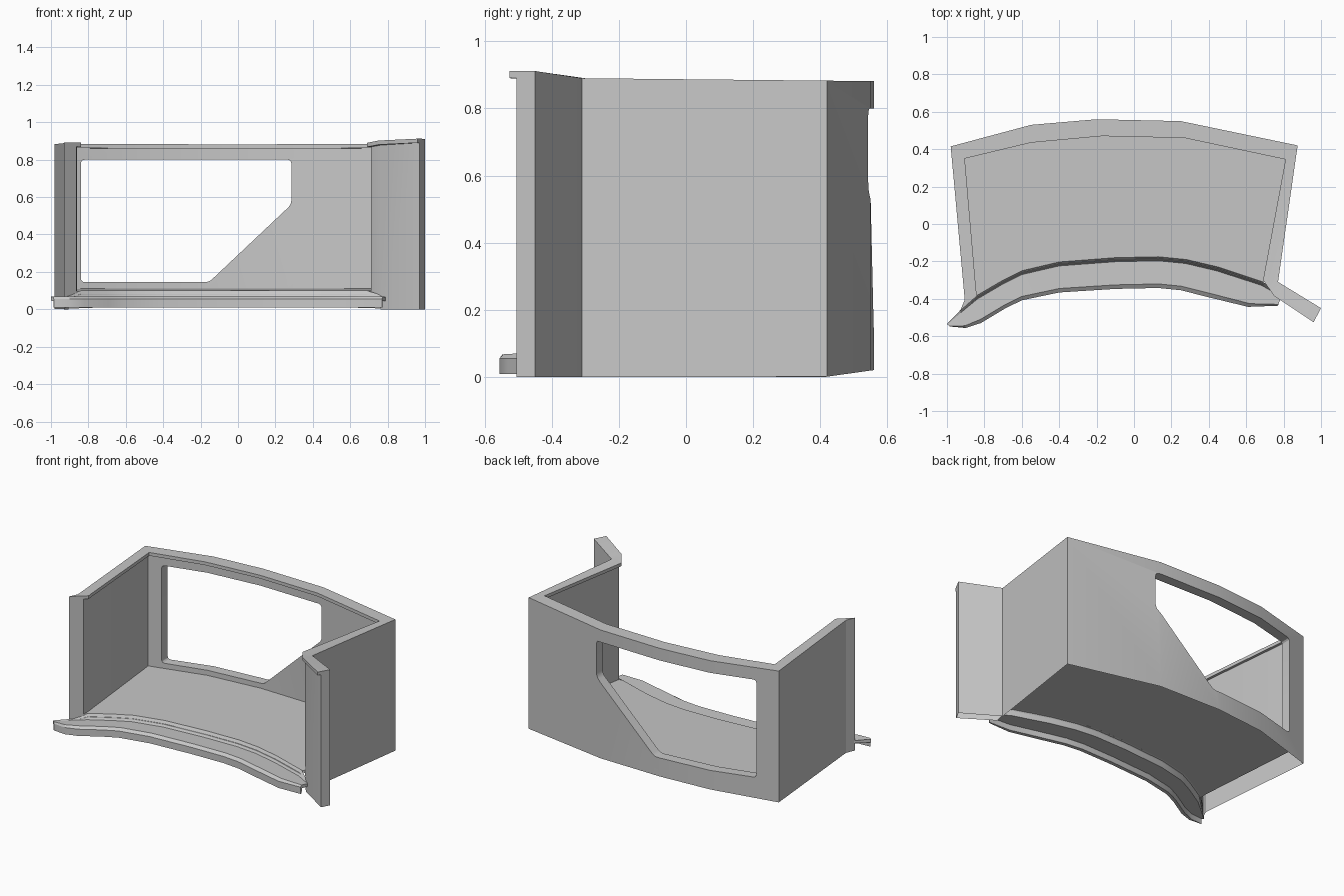
import bpy, bmesh, math
from mathutils import Vector

cube = bpy.data.objects.get("Cube")
if cube:
    bpy.data.objects.remove(cube, do_unlink=True)

grey = bpy.data.materials.new("plain grey")
grey.use_nodes = True
grey.diffuse_color = (0.57, 0.57, 0.57, 1)
grey.node_tree.nodes["Principled BSDF"].inputs["Base Color"].default_value = (0.57, 0.57, 0.57, 1)


def add_object(name, bm):
    bmesh.ops.recalc_face_normals(bm, faces=bm.faces)
    mesh = bpy.data.meshes.new(name)
    bm.to_mesh(mesh)
    bm.free()
    mesh.materials.append(grey)
    obj = bpy.data.objects.new(name, mesh)
    bpy.context.collection.objects.link(obj)
    return obj


def smooth(obj):
    bpy.ops.object.select_all(action='DESELECT')
    obj.select_set(True)
    bpy.context.view_layer.objects.active = obj
    bpy.ops.object.shade_smooth_by_angle(angle=math.radians(25))


def sweep(name, rings):
    """Closed solid through a row of matching sections."""
    bm = bmesh.new()
    rings = [[bm.verts.new(p) for p in ring] for ring in rings]
    n = len(rings[0])
    for r, s in zip(rings, rings[1:]):
        for i in range(n):
            j = (i + 1) % n
            bm.faces.new((r[i], r[j], s[j], s[i]))
    bm.faces.new(rings[0])
    bm.faces.new(rings[-1])
    return add_object(name, bm)


def band(name, path_a, path_b, low, high):
    """Upright wall between two matching plan paths."""
    return sweep(name, [[(*a, low(*a)), (*b, low(*b)), (*b, high(*b)), (*a, high(*a))]
                        for a, b in zip(path_a, path_b)])


def wall_bottom(x, y):
    return max(0, (y - 0.41) * 0.14)


def wall_top(x, y):
    rise = min(.02, max(0, -0.31 - y) * 0.15) if x > 0 else 0
    return 0.887 - 0.01 * y + rise


def lip_bottom(x, y):
    return wall_top(x, y) - .022


def floor_bottom(x, y):
    return .087 + .01 * y


def floor_top(x, y):
    return .104 + .015 * y


# Plan paths of the wall, from the left front end round to the tip of the wing
outer = [(-.93, -.465), (-.905, -.405), (-.98, .415), (-.55, .53), (-.2, .56), (.25, .55),
         (.875, .42), (.77, -.31), (.8, -.328), (1.0, -.45)]
rim = [(-.84, -.385), (-.845, -.345), (-.905, .35), (-.55, .435), (-.17, .47), (.27, .46),
       (.81, .345), (.69, -.3), (.75, -.385), (.96, -.525)]
inner = [tuple(Vector(a).lerp(Vector(b), 0.26)) for a, b in zip(rim, outer)]
room = inner[:8]

# Wall with the side wing
walls = band("walls", outer, inner, wall_bottom, wall_top)

# Window cutter with rounded corners
bm = bmesh.new()
corners = [(-.84, .8), (.285, .8), (.285, .56), (-.155, .145), (-.84, .145)]
face = bm.faces.new([bm.verts.new((x, .2, z)) for x, z in corners])
ext = bmesh.ops.extrude_face_region(bm, geom=[face])["geom"]
bmesh.ops.translate(bm, verts=[g for g in ext if isinstance(g, bmesh.types.BMVert)], vec=(0, .6, 0))
sides = [e for e in bm.edges if abs(e.verts[0].co.y - e.verts[1].co.y) > .1]
bmesh.ops.bevel(bm, geom=sides, offset=.02, segments=3, profile=.5, affect='EDGES')
cutter = add_object("window_cutter", bm)
cutter.hide_render = True

cut = walls.modifiers.new("window", 'BOOLEAN')
cut.operation = 'DIFFERENCE'
cut.solver = 'EXACT'
cut.object = cutter
bpy.context.view_layer.update()
evaluated = walls.evaluated_get(bpy.context.evaluated_depsgraph_get())
result = bpy.data.meshes.new_from_object(evaluated)
walls.modifiers.clear()
walls.data = result
bpy.data.objects.remove(cutter, do_unlink=True)

# The wall is a hollow shell, open underneath, its inner skin ending at the floor
bm = bmesh.new()
bm.from_mesh(result)
under = [f for f in bm.faces if f.normal.z < -.9 and f.calc_center_median().z < .05]
bmesh.ops.delete(bm, geom=under, context='FACES')
for v in bm.verts:
    if v.co.z < .05 and any((v.co.xy - Vector(p)).length < .001 for p in room):
        v.co.z = floor_bottom(v.co.x, v.co.y)
bm.to_mesh(result)
bm.free()
smooth(walls)

# Overhanging lip inside the top rim, carried along the wing
smooth(band("rim_lip", rim, inner, lip_bottom, wall_top))

# Front sill: a stepped section swept between two plan curves
sill_back = [(-1, -.535), (-.93, -.462), (-.84, -.382), (-.7, -.3), (-.6, -.25), (-.4, -.203),
             (-.1, -.18), (.13, -.175), (.28, -.19), (.45, -.23), (.69, -.31), (.79, -.38)]
sill_front = [(-.985, -.548), (-.9, -.556), (-.82, -.53), (-.69, -.452), (-.6, -.408), (-.4, -.366),
              (-.1, -.347), (.13, -.342), (.25, -.354), (.4, -.392), (.61, -.443), (.77, -.437)]
section = [(0, .1), (.13, .065), (.87, .07), (1, .055), (1, .01), (.85, .01), (.82, .045),
           (.13, .045), (.08, .082), (0, .085)]
rings = []
for a, b in zip(sill_back, sill_front):
    # The step up to the floor exists only between the walls
    limit = .11 if -.85 < a[0] < .7 else .068
    ring = []
    for i, (t, z) in enumerate(section):
        p = Vector(a).lerp(Vector(b), t)
        ring.append((p.x, p.y, min(z, limit if i < 5 else limit - .018)))
    rings.append(ring)
smooth(sweep("front_sill", rings))

# Floor plate between the walls and the sill
outline = room + [p for p in reversed(sill_back) if -.85 < p[0] < .7]
bm = bmesh.new()
for height in (floor_bottom, floor_top):
    bm.faces.new([bm.verts.new((x, y, height(x, y))) for x, y in outline])
bmesh.ops.bridge_loops(bm, edges=bm.edges[:])
smooth(add_object("floor", bm))
